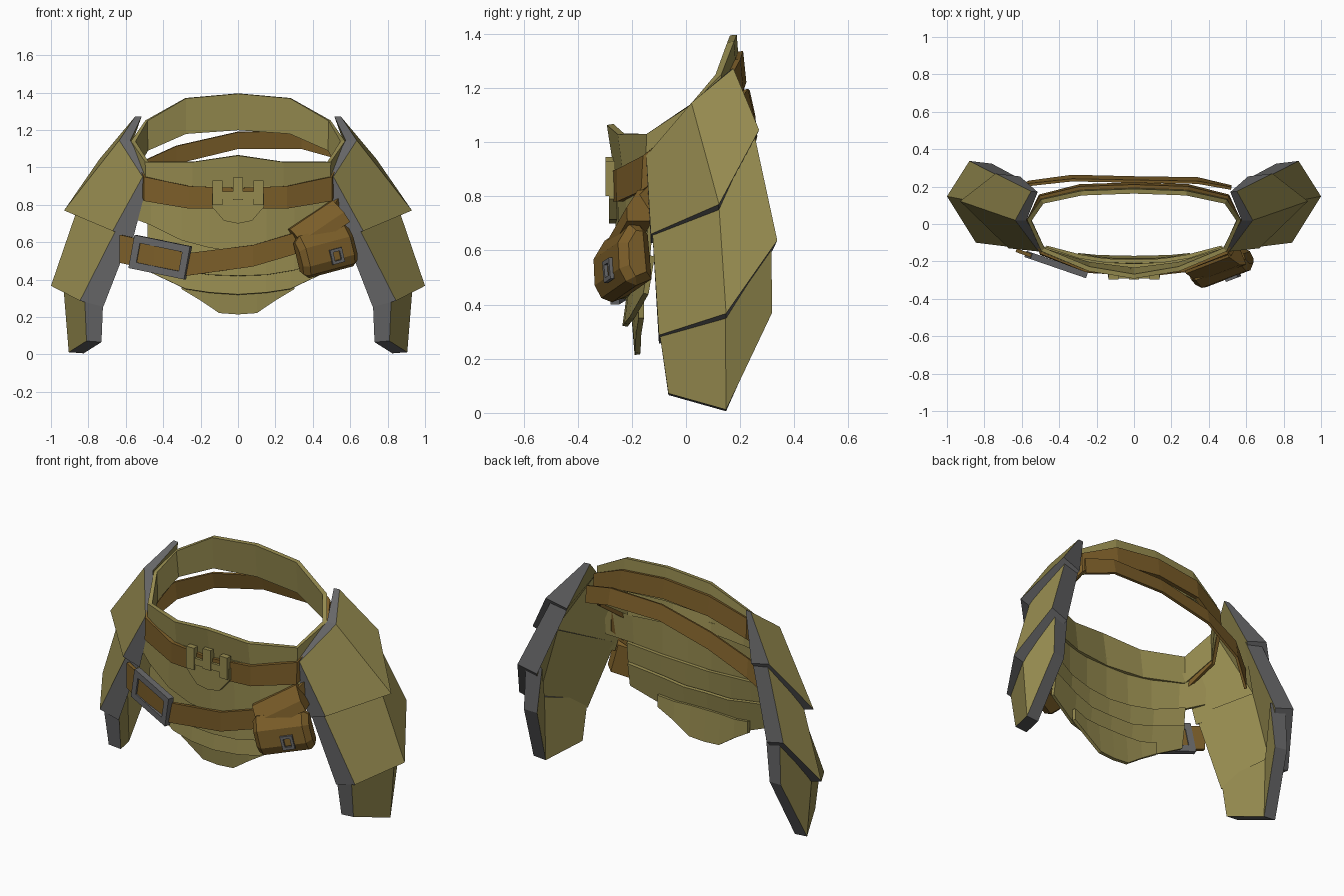
import bpy, bmesh, math
from mathutils import Matrix

if "Cube" in bpy.data.objects:
    bpy.data.objects.remove(bpy.data.objects["Cube"])


def material(name, rgb):
    m = bpy.data.materials.new(name)
    m.diffuse_color = (*rgb, 1)
    m.use_nodes = True
    m.node_tree.nodes["Principled BSDF"].inputs["Base Color"].default_value = m.diffuse_color
    return m


OLIVE = material("olive_plate", (0.30, 0.255, 0.078))
BROWN = material("brown_leather", (0.20, 0.112, 0.022))
GREY = material("grey_metal", (0.135, 0.135, 0.138))


def finish(name, bm, *mats):
    bmesh.ops.recalc_face_normals(bm, faces=bm.faces)
    me = bpy.data.meshes.new(name)
    bm.to_mesh(me)
    bm.free()
    ob = bpy.data.objects.new(name, me)
    bpy.context.collection.objects.link(ob)
    for m in mats:
        me.materials.append(m)
    return ob


def mirrored(half):
    """Half list starting at x = 0 -> full list running from -x to +x."""
    return [(-p[0], *p[1:]) for p in half[:0:-1]] + half


def ribbon(name, pts, mat, thick=0.02, closed=False):
    """Strip through (x, y_top, z_top, y_bottom, z_bottom) stations."""
    bm = bmesh.new()
    top = [bm.verts.new((p[0], p[1], p[2])) for p in pts]
    bot = [bm.verts.new((p[0], p[3], p[4])) for p in pts]
    n = len(pts)
    for i in range(n if closed else n - 1):
        j = (i + 1) % n
        bm.faces.new((top[i], top[j], bot[j], bot[i]))
    ob = finish(name, bm, mat)
    s = ob.modifiers.new("thickness", 'SOLIDIFY')
    s.thickness, s.offset = thick, 0
    return ob


def plate(name, top, bot, t_top, t_bot, drop):
    """Ridged side plate: olive faces, grey rim, mirrored to both sides."""
    bm = bmesh.new()

    def inner(pts, ts, dz):
        return [bm.verts.new((x - t, y + dy * t, z - dz))
                for (x, y, z), t, dy in zip(pts, ts, (0, 0, -.12))]
    ot, ob_ = ([bm.verts.new(p) for p in row] for row in (top, bot))
    it, ib = inner(top, t_top, 0), inner(bot, t_bot, drop)
    for i in range(2):
        bm.faces.new((ot[i], ot[i + 1], ob_[i + 1], ob_[i]))
        bm.faces.new((it[i], it[i + 1], ib[i + 1], ib[i]))
        for a, b in ((ot, it), (ob_, ib)):
            bm.faces.new((a[i], a[i + 1], b[i + 1], b[i])).material_index = 1
    for k in (0, 2):
        bm.faces.new((ot[k], ob_[k], ib[k], it[k])).material_index = 1
    ob = finish(name, bm, OLIVE, GREY)
    ob.modifiers.new("both_sides", 'MIRROR')
    return ob


def prism(name, profile, depth, mat, matrix):
    """Outline in local XZ, extruded along local -Y, then placed."""
    bm = bmesh.new()
    f = bm.faces.new([bm.verts.new((x, 0, z)) for x, z in profile])
    r = bmesh.ops.extrude_face_region(bm, geom=[f])
    vs = [v for v in r["geom"] if isinstance(v, bmesh.types.BMVert)]
    bmesh.ops.translate(bm, verts=vs, vec=(0, -depth, 0))
    if len(bm.faces) == len(profile) + 1:
        bm.faces.new([v for v in bm.verts if v not in vs])
    bm.transform(matrix)
    return finish(name, bm, mat)


def frame(name, w, h, border, depth, mat, matrix):
    """Rectangular buckle frame with an open middle."""
    bm = bmesh.new()
    rings = []
    for y in (0, -depth):
        for b in (0, border):
            a, c = w / 2 - b, h / 2 - b
            rings.append([bm.verts.new((x, y, z)) for x, z in
                          ((-a, -c), (a, -c), (a, c), (-a, c))])
    for p, q in ((0, 1), (2, 3), (0, 2), (1, 3)):
        for i in range(4):
            j = (i + 1) % 4
            bm.faces.new((rings[p][i], rings[p][j], rings[q][j], rings[q][i]))
    bm.transform(matrix)
    return finish(name, bm, mat)


def place(loc, turn, roll):
    return (Matrix.Translation(loc) @ Matrix.Rotation(math.radians(turn), 4, 'Z')
            @ Matrix.Rotation(math.radians(roll), 4, 'Y'))


# Tilted waist collar, low at the front and high at the back
half = [(0, .175, 1.395, .19, 1.2), (.28, .165, 1.37, .18, 1.18),
        (.49, .12, 1.25, .135, 1.09), (.56, .02, 1.14, .02, .97),
        (.487, -.137, 1.03, -.14, .86), (.24, -.24, 1.03, -.215, .84),
        (0, -.28, 1.065, -.245, .84)]
ribbon("waist_collar", half + [(-p[0], *p[1:]) for p in half[-2:0:-1]],
       OLIVE, .025, True)

# Overlapping front apron tiers, top to bottom
ribbon("apron_tier_1", mirrored([
    (0, -.25, .9, -.25, .55), (.15, -.243, .9, -.24, .57),
    (.3, -.21, .9, -.215, .61), (.46, -.15, .92, -.165, .69),
    (.59, -.07, .95, -.085, .74)]), OLIVE)
ribbon("apron_tier_2", mirrored([
    (0, -.222, .62, -.235, .42), (.15, -.215, .63, -.228, .425),
    (.3, -.19, .65, -.207, .45), (.48, -.13, .7, -.15, .5)]), OLIVE)
ribbon("apron_tier_3", mirrored([
    (0, -.2, .5, -.225, .32), (.15, -.195, .5, -.218, .33),
    (.28, -.175, .53, -.2, .35), (.47, -.125, .58, -.148, .44)]), OLIVE)
ribbon("apron_tier_4", mirrored([
    (0, -.195, .4, -.18, .215), (.1, -.195, .4, -.178, .222),
    (.2, -.185, .4, -.175, .29), (.3, -.165, .42, -.165, .35)]), OLIVE)

# Upper belt following the collar all the way round
half = [(0, .2, 1.335, .212, 1.22), (.29, .19, 1.305, .202, 1.19),
        (.5, .14, 1.21, .15, 1.09), (.563, .02, 1.09, .02, .95),
        (.495, -.152, .95, -.157, .82), (.26, -.245, .9, -.245, .78),
        (0, -.272, .89, -.268, .78)]
ribbon("upper_belt", half + [(-p[0], *p[1:]) for p in half[-2:0:-1]],
       BROWN, .022, True)

# Slung belt running diagonally round the hips, front and back lengths
ribbon("slung_belt_front", [(x, y, t, y, b) for x, y, t, b in (
    (-.63, -.14, .64, .49), (-.45, -.205, .6, .45), (-.28, -.25, .54, .42),
    (.08, -.27, .585, .47), (.3, -.245, .65, .535), (.5, -.18, .79, .66),
    (.56, -.09, .88, .76))], BROWN)
ribbon("slung_belt_back", [
    (.52, .19, 1.15, .2, 1.05), (.34, .222, 1.195, .243, 1.1),
    (0, .228, 1.19, .248, 1.1), (-.33, .235, 1.115, .256, 1.02),
    (-.56, .21, 1.01, .225, .9), (-.68, .15, .9, .16, .77)], BROWN, .015)

# Side plates: points run front edge, ridge, back edge
plate("side_plate_upper",
      [(.51, -.147, .95), (.635, .02, 1.145), (.55, .175, 1.272)],
      [(.67, -.13, .66), (.93, .122, .77), (.74, .27, 1.045)],
      (.035, .06, .035), (.11, .11, .13), .035)
plate("side_plate_middle",
      [(.645, -.125, .68), (.855, .12, .79), (.71, .25, 1.04)],
      [(.845, -.1, .287), (1.0, .148, .367), (.88, .337, .637)],
      (.09, .09, .11), (.125, .12, .12), .032)
plate("side_plate_lower",
      [(.82, -.1, .31), (.935, .145, .38), (.84, .315, .64)],
      [(.81, -.065, .072), (.905, .148, .012), (.85, .318, .37)],
      (.1, .1, .1), (.08, .08, .08), .006)

# Central clasp: rounded plate, cross bar and three prongs
prism("clasp_plate", [(-.14, .86), (-.14, .79), (-.075, .715), (0, .70),
                      (.075, .715), (.14, .79), (.14, .86)],
      .03, OLIVE, Matrix.Translation((0, -.255, 0)))
prism("clasp_bar", [(-.13, .83), (.13, .83), (.13, .87), (-.13, .87)],
      .02, OLIVE, Matrix.Translation((0, -.272, 0)))
for i, (x, lo, hi) in enumerate(((-.11, .80, .93), (0, .825, .945), (.11, .80, .93))):
    prism(f"clasp_prong_{i + 1}",
          [(x - .026, lo), (x + .026, lo), (x + .026, hi), (x - .026, hi)],
          .035, OLIVE, Matrix.Translation((0, -.262, 0)))

# Metal buckle on the slung belt
frame("hip_buckle", .32, .18, .038, .035, GREY, place((-.41, -.2, .52), -19, 11))


# Leather pouch: side profile swept along its width, chamfered at the ends
def swept(name, prof, width, base):
    m = base @ Matrix.Translation((width / 2, 0, 0)) \
        @ Matrix.Rotation(math.radians(-90), 4, 'Z')
    return prism(name, prof, width, BROWN, m)


tilt = place((.45, -.19, .56), 21, -14)
body = swept("pouch_body", [(-.01, .1), (.06, .11), (.11, .04), (.115, -.06),
                            (.08, -.135), (-.01, -.1)], .32, tilt)
bev = body.modifiers.new("chamfer", 'BEVEL')
bev.width, bev.segments = .03, 1
bev.limit_method, bev.angle_limit = 'ANGLE', math.radians(75)
swept("pouch_flap", [(-.03, .085), (.0, .085), (.06, .01), (.07, -.05),
                     (-.03, -.05)], .29, place((.435, -.205, .675), 21, -32))
frame("pouch_clasp", .07, .08, .016, .015, GREY,
      tilt @ Matrix.Translation((.03, -.112, -.042)))
